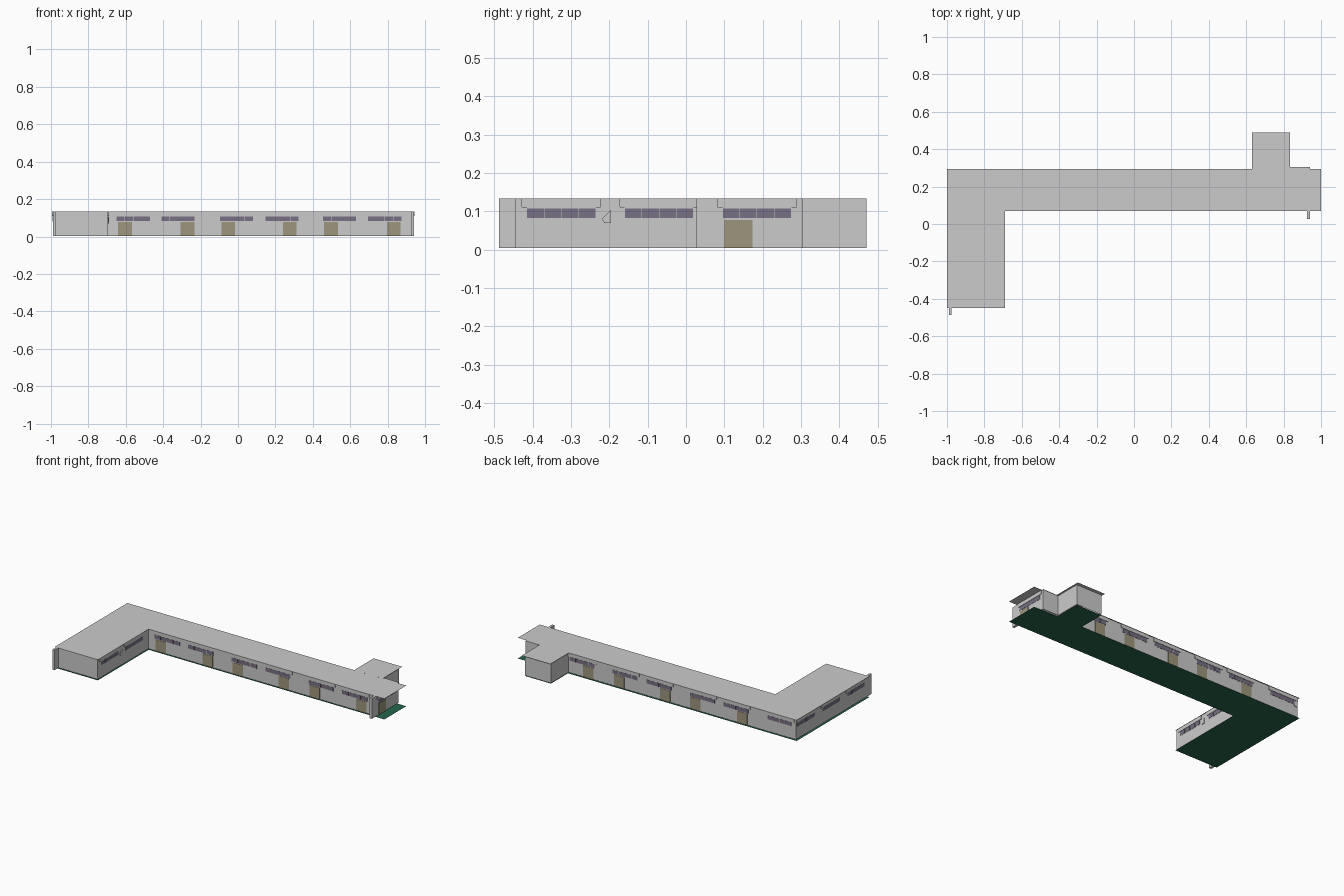
import bpy, bmesh

if "Cube" in bpy.data.objects:
    bpy.data.objects.remove(bpy.data.objects["Cube"])

Z0, Z1 = 0.004, 0.134


def material(name, rgb):
    m = bpy.data.materials.new(name)
    m.diffuse_color = (*rgb, 1)
    m.use_nodes = True
    m.node_tree.nodes["Principled BSDF"].inputs["Base Color"].default_value = m.diffuse_color
    return m


GLASS = material("window_purple", (0.19, 0.16, 0.23))
DOOR = material("door_tan", (0.34, 0.30, 0.20))
GREEN = material("floor_green", (0.02, 0.13, 0.07))


def finish(name, bm, mat=None):
    bmesh.ops.recalc_face_normals(bm, faces=bm.faces)
    me = bpy.data.meshes.new(name)
    bm.to_mesh(me)
    bm.free()
    ob = bpy.data.objects.new(name, me)
    bpy.context.collection.objects.link(ob)
    if mat:
        me.materials.append(mat)
    return ob


def sheet(name, outline, z, mat=None):
    bm = bmesh.new()
    bm.faces.new([bm.verts.new((x, y, z)) for x, y in outline])
    ob = finish(name, bm, mat)
    return ob


def wall_ring(name, outline):
    bm = bmesh.new()
    lo = [bm.verts.new((x, y, Z0)) for x, y in outline]
    hi = [bm.verts.new((x, y, Z1)) for x, y in outline]
    for i in range(len(lo)):
        j = (i + 1) % len(lo)
        bm.faces.new((lo[i], lo[j], hi[j], hi[i]))
    finish(name, bm)


def prism(name, wall, profile, depth, mat=None):
    """Extrude a (u, z) profile outward from a wall = (axis, position, sign)."""
    axis, pos, sign = wall
    bm = bmesh.new()
    rings = []
    for d in (-0.001, depth):
        p = pos + sign * d
        rings.append([bm.verts.new((p, u, z) if axis == "x" else (u, p, z))
                      for u, z in profile])
    a, b = rings
    bm.faces.new(a)
    bm.faces.new(b)
    for i in range(len(a)):
        j = (i + 1) % len(a)
        bm.faces.new((a[i], a[j], b[j], b[i]))
    finish(name, bm, mat)


def panel(name, wall, u0, u1, z0, z1, depth, mat=None):
    prism(name, wall, [(u0, z0), (u1, z0), (u1, z1), (u0, z1)], depth, mat)


def window(wall, c):
    # hood above with bevelled lower corners
    h = 0.104
    prism("window_hood", wall, [(c - h, 0.133), (c - h, 0.112), (c - h + 0.003, 0.109),
          (c + h - 0.003, 0.109), (c + h, 0.112), (c + h, 0.133)], 0.004)
    # frame and four panes
    panel("window_frame", wall, c - 0.09, c + 0.09, 0.081, 0.109, 0.001)
    for i in range(4):
        u = c - 0.089 + i * 0.0447
        panel("window_pane", wall, u, u + 0.0435, 0.083, 0.107, 0.002, GLASS)


def door(wall, c):
    panel("door", wall, c - 0.037, c + 0.037, Z0, 0.078, 0.002, DOOR)


# floor, walls and roof
sheet("floor", [(-1, -0.45), (-0.69, -0.45), (-0.69, 0.07), (1, 0.07), (1, 0.295),
                (0.825, 0.295), (0.825, 0.47), (0.64, 0.47), (0.64, 0.295), (-1, 0.295)],
      0, GREEN)
wall_ring("outer_walls", [(-0.99, -0.445), (-0.695, -0.445), (-0.695, 0.075), (0.94, 0.075),
                          (0.94, 0.303), (0.825, 0.303), (0.825, 0.47), (0.64, 0.47),
                          (0.64, 0.288), (-0.99, 0.288)])
sheet("main_roof", [(-1, -0.45), (-0.69, -0.45), (-0.69, 0.07), (1, 0.07),
                    (1, 0.295), (-1, 0.295)], Z1)
sheet("back_block_roof", [(0.63, 0.29), (0.835, 0.29), (0.835, 0.49), (0.63, 0.49)], 0.137)
sheet("back_roof_strip", [(0.835, 0.29), (0.94, 0.29), (0.94, 0.305), (0.835, 0.305)], Z1 + 0.001)

# wall frames of reference
FRONT, BACK = ("y", 0.075, -1), ("y", 0.288, 1)
WING, LEFT, END = ("x", -0.695, 1), ("x", -0.99, -1), ("x", 0.94, 1)

# front and back facades
for c in (-0.56, -0.32, -0.008, 0.235, 0.543):
    window(FRONT, c)
    window(BACK, c)
for c in (-0.605, -0.27, -0.052, 0.277, 0.498):
    door(FRONT, c)
    door(BACK, c)
window(FRONT, 0.785)
door(FRONT, 0.833)
window(BACK, -0.875)

# wing, left side and right end
for c in (-0.325, -0.07):
    window(WING, c)
    window(LEFT, c)
window(LEFT, 0.185)
window(END, 0.185)
door(END, 0.136)

# small wedge fixtures on the walls
prism("wall_wedge", WING, [(-0.22, 0.08), (-0.213, 0.07), (-0.195, 0.07), (-0.195, 0.105)], 0.004)
prism("wall_wedge", BACK, [(-0.985, 0.105), (-0.985, 0.07), (-0.967, 0.07), (-0.96, 0.08)], 0.004)

# upright fins at the front corners
panel("fin", ("x", 0.926, 1), 0.028, 0.076, Z0, Z1, 0.014)
panel("fin", ("x", -0.989, 1), -0.487, -0.444, Z0, Z1, 0.014)
